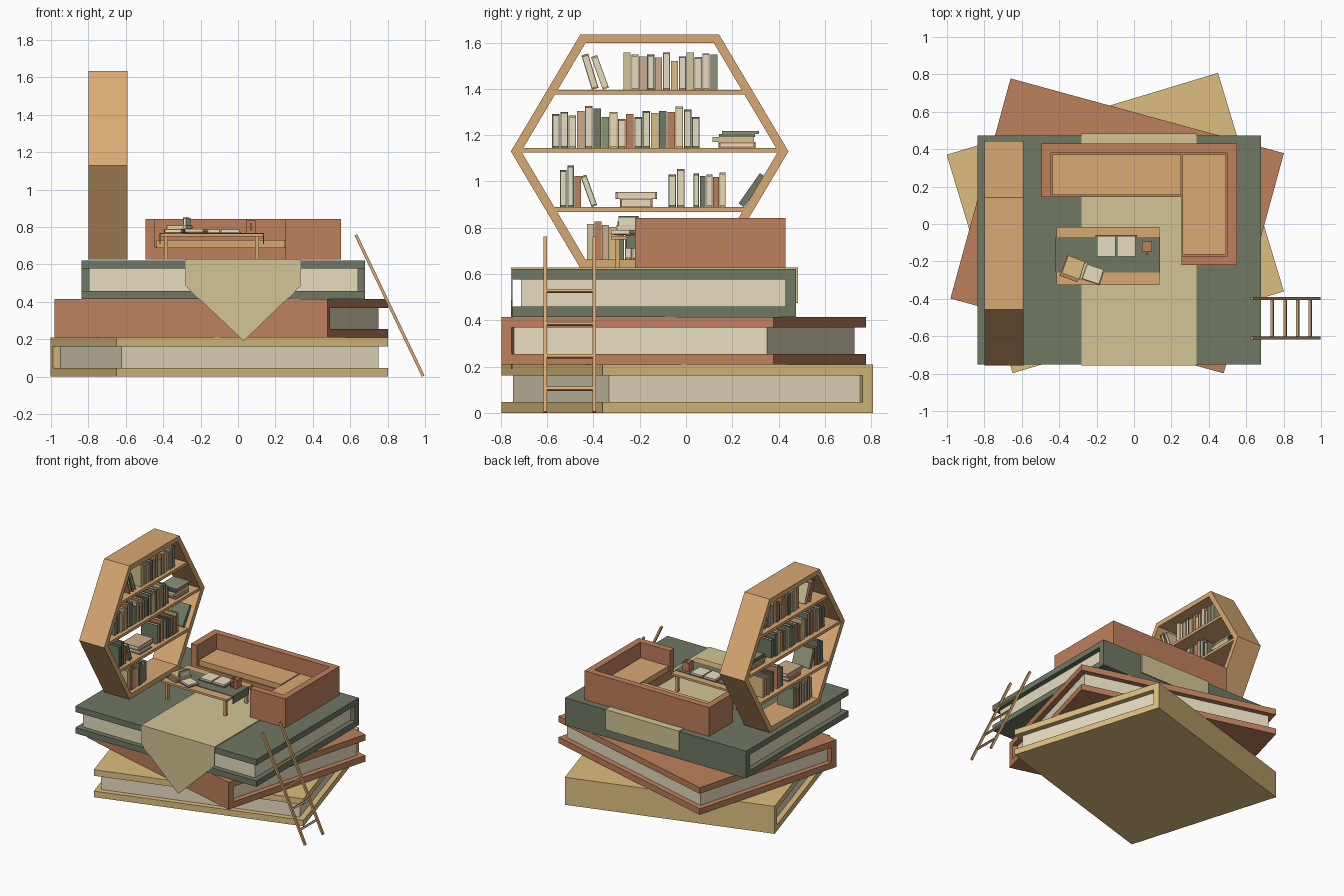
import bpy, bmesh, random
from math import radians, sin, cos, atan2, hypot
from mathutils import Matrix, Vector

random.seed(4)


def mat(name, hexa):
    def lin(c):
        return c / 12.92 if c < 0.04 else ((c + 0.055) / 1.055) ** 2.4
    m = bpy.data.materials.new(name)
    m.diffuse_color = [lin(int(hexa[i:i + 2], 16) / 255) for i in (0, 2, 4)] + [1]
    return m


YELLOW, RUST, GREEN = mat("yellow", "DDBE7E"), mat("rust", "BE805C"), mat("green", "707864")
PAGES, CLOTH, WOOD = mat("pages", "E6DCC0"), mat("cloth", "D3C596"), mat("wood", "D9A972")
SAGE, TAN = mat("sage", "8B9377"), mat("tan", "CDAC8B")


def prism(bm, pts, vec, mi=0):
    a = [bm.verts.new(p) for p in pts]
    b = [bm.verts.new(Vector(p) + Vector(vec)) for p in pts]
    n = len(a)
    faces = [bm.faces.new(a[::-1]), bm.faces.new(b)]
    faces += [bm.faces.new((a[i], a[(i + 1) % n], b[(i + 1) % n], b[i])) for i in range(n)]
    for f in faces:
        f.material_index = mi


def box(bm, x0, x1, y0, y1, z0, z1, mi=0):
    prism(bm, [(x0, y0, z0), (x1, y0, z0), (x1, y1, z0), (x0, y1, z0)], (0, 0, z1 - z0), mi)


def finish(name, bm, mats, matrix=Matrix()):
    bmesh.ops.recalc_face_normals(bm, faces=bm.faces[:])
    me = bpy.data.meshes.new(name)
    bm.to_mesh(me)
    bm.free()
    for m in mats:
        me.materials.append(m)
    ob = bpy.data.objects.new(name, me)
    ob.matrix_world = matrix
    bpy.context.collection.objects.link(ob)
    return ob


def boxes(name, m, *dims):
    bm = bmesh.new()
    for d in dims:
        box(bm, *d)
    return finish(name, bm, [m])


def book(name, length, depth, thick, cover, inset, m, matrix):
    # closed book, spine on local +y, centred on its origin
    bm = bmesh.new()
    x, y, z = length / 2, depth / 2, thick / 2
    box(bm, -x, x, -y, y, -z, -z + cover)
    box(bm, -x, x, -y, y, z - cover, z)
    box(bm, -x, x, y - cover, y, -z + cover, z - cover)
    box(bm, -x + inset, x - inset, -y + inset, y - cover, -z + cover, z - cover, 1)
    return finish(name, bm, [m, PAGES], matrix)


def place(x, y, z, rz=0):
    return Matrix.Translation((x, y, z)) @ Matrix.Rotation(radians(rz), 4, 'Z')


# three big stacked books
book("bottom_book", 1.515, 1.22, 0.208, 0.046, 0.04, YELLOW, place(-0.10, 0.005, 0.104, 16.8))
book("middle_book", 1.515, 1.22, 0.206, 0.046, 0.04, RUST, place(-0.09, -0.01, 0.311, 180 - 15.3))
book("top_book", 1.515, 1.225, 0.206, 0.044, 0.038, GREEN, place(-0.078, -0.138, 0.518))

# runner cloth draped over the top book, pointed at the front
bm = bmesh.new()
box(bm, -0.28, 0.335, -0.757, 0.485, 0.621, 0.628)
box(bm, -0.28, 0.335, 0.476, 0.485, 0.475, 0.621)
prism(bm, [(-0.28, -0.757, 0.621), (-0.28, -0.757, 0.485), (0.03, -0.757, 0.19),
           (0.335, -0.757, 0.485), (0.335, -0.757, 0.621)], (0, 0.006, 0))
finish("draped_cloth", bm, [CLOTH])

# corner sofa: base, backs, arms and two cushions
boxes("sofa_frame", RUST,
      (-0.495, 0.255, 0.145, 0.38, 0.625, 0.69), (0.255, 0.50, -0.17, 0.38, 0.625, 0.69),
      (-0.495, 0.55, 0.38, 0.43, 0.625, 0.843), (0.50, 0.55, -0.22, 0.38, 0.625, 0.843),
      (-0.495, -0.445, 0.145, 0.38, 0.69, 0.843), (0.255, 0.50, -0.22, -0.17, 0.625, 0.843))
boxes("sofa_cushions", WOOD, (-0.437, 0.252, 0.155, 0.372, 0.69, 0.73),
      (0.26, 0.493, -0.162, 0.372, 0.69, 0.73))

# hexagonal bookcase frame, open front and back
CY, CZ = -0.157, 1.13


def hexagon(r, a):
    return [(CY + s * k, CZ + t) for s, k, t in
            ((1, r, 0), (1, r / 2, a), (-1, r / 2, a), (-1, r, 0), (-1, r / 2, -a), (1, r / 2, -a))]


X0, X1 = -0.80, -0.59
bm = bmesh.new()
loops = [[bm.verts.new((x, y, z)) for y, z in hexagon(r, a)]
         for x, r, a in ((X0, 0.60, 0.505), (X1, 0.60, 0.505), (X1, 0.555, 0.468), (X0, 0.555, 0.468))]
for k in range(4):
    p, q = loops[k], loops[(k + 1) % 4]
    for i in range(6):
        j = (i + 1) % 6
        bm.faces.new((p[i], p[j], q[j], q[i]))
finish("bookcase_frame", bm, [WOOD])

# shelves
for i, z in enumerate((0.868, 1.124, 1.375)):
    half = 0.56 - abs(z + 0.01 - CZ) * 0.595
    boxes(f"shelf_{i}", WOOD, (X0 + 0.005, X1 - 0.005, CY - half, CY + half, z, z + 0.021))

COLS = [YELLOW, RUST, GREEN, SAGE, TAN, CLOTH, GREEN]
# book stood on end: spine vertical, facing +x or -x
UP = Matrix(((0, 1, 0, 0), (0, 0, 1, 0), (1, 0, 0, 0), (0, 0, 0, 1)))


def stand(y, z, t, h, lean=0):
    a = radians(lean)
    zc = z + h / 2 * cos(a) + t / 2 * abs(sin(a))
    flip = Matrix.Rotation(radians(random.choice((0, 180))), 4, 'Z')
    d = random.uniform(0.13, 0.15)
    book("shelf_book", h, d, t, 0.005, 0.006, random.choice(COLS),
         Matrix.Translation((-0.69, y, zc)) @ Matrix.Rotation(a, 4, 'X') @ flip @ UP)


def row(z, y0, y1, heights):
    w = (y1 - y0) / len(heights)
    for i, h in enumerate(heights):
        stand(y0 + (i + 0.5) * w, z, w - 0.003, h)


def pile(z, items):
    for y, length, t, m in items:
        book("stacked_book", length, 0.14, t, 0.005, 0.006, m,
             place(-0.69, y, z + t / 2, random.choice((-90, 90))))
        z += t


# upright rows
row(1.396, -0.272, 0.138, (.162, .153, .145, .153, .14, .162, .125, .145, .162, .142, .158, .153))
row(1.145, -0.58, 0.06, (.147, .156, .139, .16, .18, .17, .134, .156, .125, .147, .134, .16,
                         .15, .16, .156, .178, .165, .134))
row(0.889, -0.546, -0.452, (.16, .18, .135))
row(0.889, -0.078, -0.004, (.14, .165))
row(0.889, 0.03, 0.172, (.145, .135, .14, .13, .15))
row(0.662, -0.43, -0.20, (.155, .165, .15, .14, .165, .13, .15))
# leaning books
for y, z, t, h, lean in ((-0.415, 1.396, 0.03, 0.155, 17), (-0.372, 1.396, 0.028, 0.15, 20),
                         (-0.42, 0.889, 0.026, 0.14, 20), (0.285, 0.889, 0.028, 0.16, -35)):
    stand(y, z, t, h, lean)
# flat piles
pile(1.145, [(0.22, 0.16, 0.025, RUST), (0.205, 0.18, 0.022, CLOTH),
             (0.22, 0.155, 0.012, GREEN), (0.235, 0.16, 0.014, SAGE)])
pile(0.889, [(-0.215, 0.14, 0.035, RUST), (-0.215, 0.18, 0.03, TAN)])

# low table with runner
boxes("table", WOOD, (-0.415, 0.135, -0.325, -0.015, 0.75, 0.765),
      *[(x - 0.01, x + 0.01, y - 0.01, y + 0.01, 0.625, 0.75) for x in (-0.385, 0.102) for y in (-0.295, -0.045)])
boxes("table_runner", GREEN, (-0.42, 0.14, -0.26, -0.07, 0.765, 0.769),
      (0.135, 0.14, -0.26, -0.07, 0.71, 0.765), (-0.42, -0.415, -0.26, -0.07, 0.71, 0.765))

# open book on the table
boxes("open_book_cover", GREEN, (-0.207, 0.017, -0.18, -0.06, 0.769, 0.774))
boxes("open_book_pages", PAGES, (-0.197, -0.10, -0.175, -0.065, 0.774, 0.787),
      (-0.09, 0.007, -0.175, -0.065, 0.774, 0.787))
# small pile and a half-open book beside it
book("table_book_low", 0.115, 0.10, 0.02, 0.004, 0.005, RUST, place(-0.33, -0.24, 0.779, 70))
book("table_book_high", 0.115, 0.10, 0.02, 0.004, 0.005, YELLOW, place(-0.315, -0.235, 0.799, -20))
tilt = place(-0.275, -0.25, 0.771, -18)
boxes("half_open_cover", GREEN, (0, 0.11, -0.045, 0.045, 0, 0.005),
      (-0.005, 0, -0.045, 0.045, 0, 0.08)).matrix_world = tilt
boxes("half_open_pages", PAGES, (0.004, 0.105, -0.041, 0.041, 0.005, 0.018),
      (0, 0.01, -0.041, 0.041, 0.02, 0.076)).matrix_world = tilt

# square cup with handle, hollow at the top
bm = bmesh.new()
box(bm, 0.042, 0.095, -0.147, -0.094, 0.769, 0.835)
top = max(bm.faces, key=lambda f: f.calc_center_median().z)
bmesh.ops.inset_region(bm, faces=[top], thickness=0.012)
bmesh.ops.translate(bm, verts=top.verts[:], vec=(0, 0, -0.05))
for z0, z1, y1 in ((0.782, 0.79, -0.147), (0.814, 0.822, -0.147), (0.79, 0.814, -0.16)):
    box(bm, 0.064, 0.073, -0.167, y1, z0, z1)
finish("cup", bm, [RUST])

# ladder leaning on the books
dx, dz = -0.36, 0.755
boxes("ladder", WOOD,
      *[(-0.008, 0.008, y - 0.008, y + 0.008, 0, hypot(dx, dz)) for y in (-0.609, -0.397)],
      *[(-0.007, 0.007, -0.605, -0.40, k - 0.007, k + 0.007) for k in (0.112, 0.267, 0.422, 0.58)]
      ).matrix_world = Matrix.Translation((0.99, 0, 0.003)) @ Matrix.Rotation(atan2(dx, dz), 4, 'Y')
